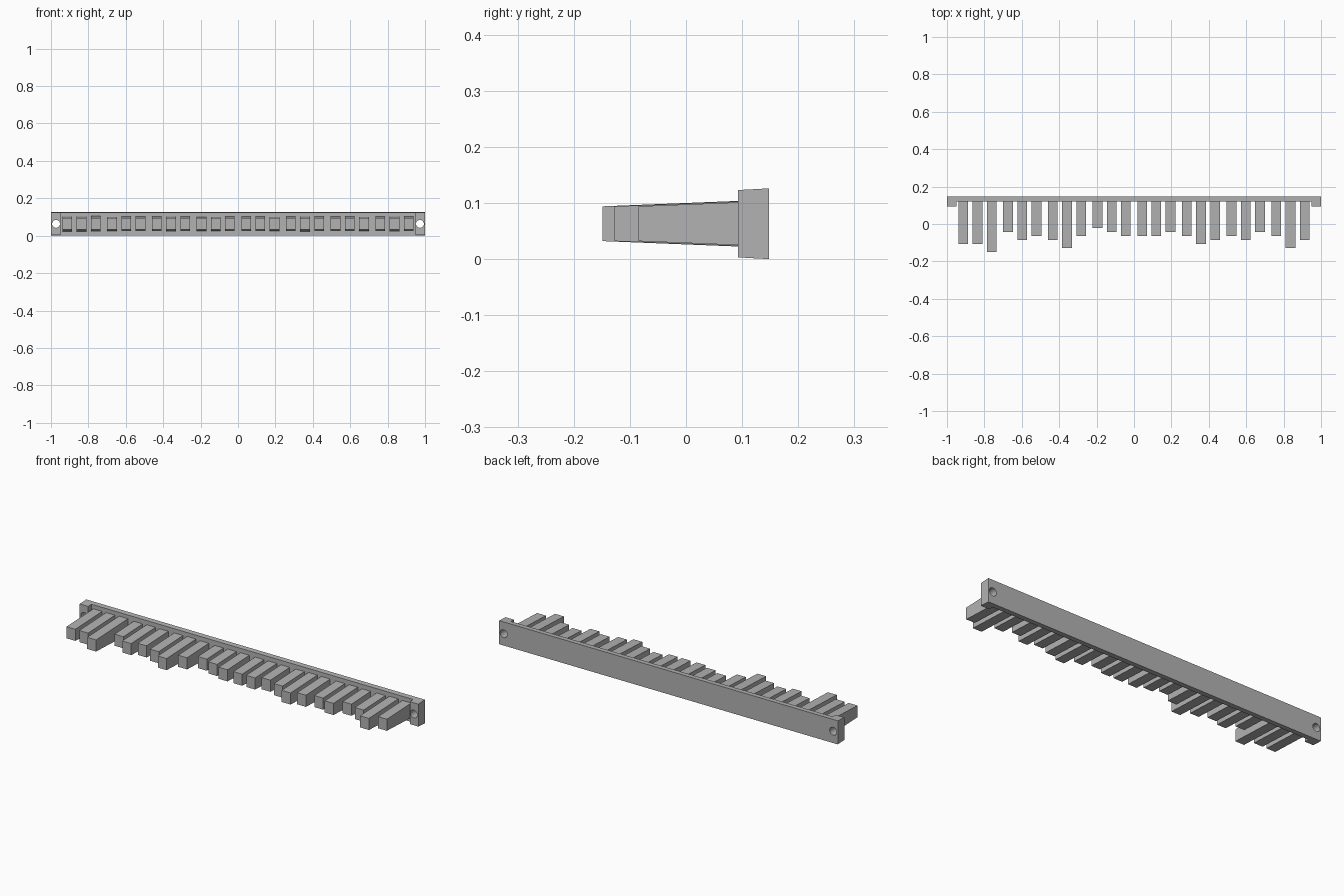
import bpy
import bmesh

cube = bpy.data.objects.get("Cube")
if cube:
    bpy.data.objects.remove(cube, do_unlink=True)

grey = bpy.data.materials.new("plain grey")
grey.use_nodes = True
colour = (0.45, 0.45, 0.45, 1)
grey.diffuse_color = colour
grey.node_tree.nodes["Principled BSDF"].inputs["Base Color"].default_value = colour

MID_Z = 0.063     # centre height of every part
BACK = 0.148
WALL_FRONT = 0.12
DRAFT = 0.04      # slope of the drafted top and bottom faces


def bar(name, x0, x1, outline):
    """Extrude a closed (y, z) outline from x0 to x1."""
    bm = bmesh.new()
    face = bm.faces.new([bm.verts.new((x0, y, z)) for y, z in outline])
    ext = bmesh.ops.extrude_face_region(bm, geom=[face])
    moved = [v for v in ext["geom"] if isinstance(v, bmesh.types.BMVert)]
    bmesh.ops.translate(bm, verts=moved, vec=(x1 - x0, 0, 0))
    bmesh.ops.recalc_face_normals(bm, faces=bm.faces)
    mesh = bpy.data.meshes.new(name)
    bm.to_mesh(mesh)
    bm.free()
    obj = bpy.data.objects.new(name, mesh)
    mesh.materials.append(grey)
    bpy.context.collection.objects.link(obj)
    return obj


def wedge(y0, y1, half0, half1):
    """Outline with half-height half0 at y0 and half1 at y1."""
    return [(y0, MID_Z - half0), (y1, MID_Z - half1),
            (y1, MID_Z + half1), (y0, MID_Z + half0)]


# Long back wall between the mounting ends
bar("back_wall", -0.95, 0.95, wedge(WALL_FRONT, BACK, 0.0615, 0.063))

# Thicker mounting ends, each with a screw hole
for side, name in ((-1, "right"), (1, "left")):
    x0, x1 = sorted((side * 0.95, side))
    end = bar(name + "_mounting_end", x0, x1, wedge(0.093, BACK, 0.06, 0.063))
    bpy.ops.mesh.primitive_cylinder_add(
        vertices=20, radius=0.021, depth=0.3,
        location=(side * 0.973, WALL_FRONT, MID_Z), rotation=(1.570796, 0, 0))
    cutter = bpy.context.object
    cutter.name = name + "_hole_cutter"
    cutter.data.materials.append(grey)
    cutter.hide_render = True
    cutter.display_type = 'WIRE'
    bpy.context.view_layer.update()
    cut = end.modifiers.new("screw_hole", 'BOOLEAN')
    cut.operation = 'DIFFERENCE'
    cut.solver = 'EXACT'
    cut.object = cutter
    # Bake the hole so the cutter can go
    bpy.context.view_layer.objects.active = end
    bpy.ops.object.modifier_apply(modifier=cut.name)
    bpy.data.objects.remove(cutter, do_unlink=True)

# Drafted prongs in groups of three; each digit is a length step
GROUPS = ["557", "243", "463", "123", "332", "354", "342", "364"]
for g, steps in enumerate(GROUPS):
    for i, step in enumerate(steps):
        x = 0.239 * (g - 3.5) + 0.076 * (i - 1)
        tip = -0.0212 * int(step)
        root = WALL_FRONT + 0.005
        half_root = 0.031 + DRAFT * (root - tip)
        bar(f"prong_{g * 3 + i + 1}", x - 0.026, x + 0.026,
            wedge(tip, root, 0.031, half_root))
